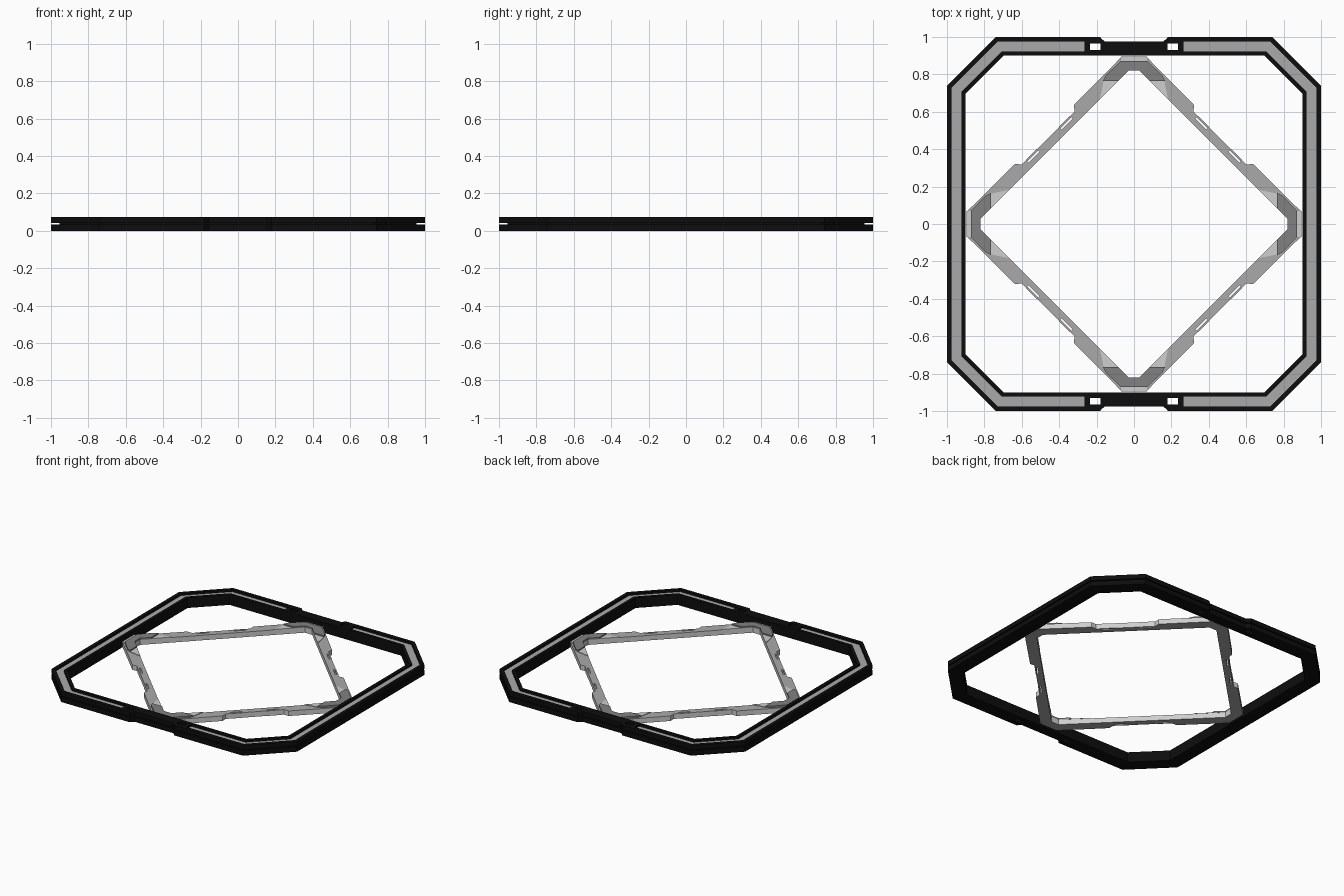
import bpy, bmesh, math
from mathutils import Matrix

if "Cube" in bpy.data.objects:
    bpy.data.objects.remove(bpy.data.objects["Cube"])


def material(name, rgb):
    m = bpy.data.materials.new(name)
    m.diffuse_color = (*rgb, 1)
    m.use_nodes = True
    m.node_tree.nodes["Principled BSDF"].inputs["Base Color"].default_value = m.diffuse_color
    return m


BLACK = material("black", (0.004, 0.004, 0.004))
MID = material("mid_grey", (0.40, 0.40, 0.40))
DARK = material("dark_grey", (0.22, 0.22, 0.22))
LIGHT = material("light_grey", (0.62, 0.62, 0.62))


def finish(name, bm, mats):
    bmesh.ops.recalc_face_normals(bm, faces=bm.faces[:])
    me = bpy.data.meshes.new(name)
    bm.to_mesh(me)
    bm.free()
    for m in mats:
        me.materials.append(m)
    ob = bpy.data.objects.new(name, me)
    bpy.context.collection.objects.link(ob)
    return ob


def prism(bm, pts, z0, z1, top=0, side=0):
    lo = [bm.verts.new((x, y, z0)) for x, y in pts]
    hi = [bm.verts.new((x, y, z1)) for x, y in pts]
    bm.faces.new(lo[::-1]).material_index = top
    bm.faces.new(hi).material_index = top
    n = len(pts)
    for i in range(n):
        j = (i + 1) % n
        bm.faces.new((lo[i], lo[j], hi[j], hi[i])).material_index = side


def rect(x0, y0, x1, y1):
    return [(x0, y0), (x1, y0), (x1, y1), (x0, y1)]


def turned(name, build, mats, count):
    # repeat a part around the vertical axis
    for k in range(count):
        bm = bmesh.new()
        build(bm)
        bm.transform(Matrix.Rotation(math.tau * k / count, 4, 'Z'))
        finish(f"{name}_{k + 1}", bm, mats)


# Outer octagonal half rings: inward offset and height of the section
H = 0.075
PROFILE = [(0, 0), (0, .035), (.045, .035), (.045, .043), (0, .043), (0, H),
           (.025, H), (.025, .06), (.078, .06), (.078, H), (.1, H), (.1, 0)]
END = 0.265


def half_ring(bm):
    rings = []
    for d, z in PROFILE:
        h, c = 1 - d, .74 - d * math.tan(math.pi / 8)
        path = [(END, h), (c, h), (h, c), (h, -c), (c, -h), (END, -h)]
        rings.append([bm.verts.new((x, y, z)) for x, y in path])
    n = len(PROFILE)
    for i in range(n):
        a, b = rings[i], rings[(i + 1) % n]
        for k in range(5):
            f = bm.faces.new((a[k], a[k + 1], b[k + 1], b[k]))
            f.material_index = 1 if i == 7 else 0   # channel floor
    bm.faces.new([r[0] for r in rings])
    bm.faces.new([r[-1] for r in rings])


turned("outer_frame_half", half_ring, [BLACK, MID], 2)


# Solid bridge between the halves, with two small through holes
def bridge(bm):
    prism(bm, rect(-END, .9, END, .93), 0, H)
    prism(bm, rect(-.18, .93, .18, .955), 0, H)
    for s in (-1, 1):
        prism(bm, rect(*sorted((s * .235, s * END))[:1], .93,
                       max(s * .235, s * END), .955), 0, H)
    for z0, z1 in ((0, .035), (.043, H)):
        prism(bm, [(-.18, .955), (.18, .955), (.18, .995), (.155, .975),
                   (-.155, .975), (-.18, .995)], z0, z1)
        for s in (-1, 1):
            a, b, c = s * .18, s * .235, s * END
            prism(bm, [(a, .966), (b, .966), (b, .955), (c, .955),
                       (c, 1), (a, 1)], z0, z1)


turned("frame_bridge", bridge, [BLACK], 2)


# Inner diamond frame, one bar per quarter
def diag(s, t):
    return (s / 2 - t, s / 2 + t)


Z0, Z1 = .005, .042


def bar(bm):
    outer = [(0, .89), (.07, .89), (.32, .637), diag(.918, .14)]
    notch = [diag(.918, .118), diag(.892, .118), diag(.892, .06), diag(.918, .06)]
    inner = [(.03, .82), (0, .82)]
    half = outer + notch
    swap = [(y, x) for x, y in half[::-1]]
    pts = half + swap + [(.82, 0), (.82, .03)] + inner
    prism(bm, pts, Z0, Z1, 0, 1)
    for t in (-.118, .06):
        prism(bm, [diag(.906, t), diag(.92, t), diag(.92, t + .058),
                   diag(.906, t + .058)], Z0, Z1, 0, 1)


turned("inner_bar", bar, [MID, LIGHT], 4)


# Dark corner brackets on the four tips
def bracket(bm):
    right = [(.07, .872), (.15, .795), (.165, .765), (.083, .765), (.03, .82)]
    pts = right + [(-x, y) for x, y in right[::-1]]
    prism(bm, pts, Z1, .055, 0, 0)


turned("corner_bracket", bracket, [DARK], 4)


# Light gussets beside each bracket and the light lip at each tip
def gusset(bm):
    for s in (-1, 1):
        prism(bm, [(s * .083, .765), (s * .163, .765), (s * .182, .667)], Z1, .046)
    prism(bm, rect(-.07, .872, .07, .895), Z1, .046)


turned("corner_gusset", gusset, [LIGHT], 4)
